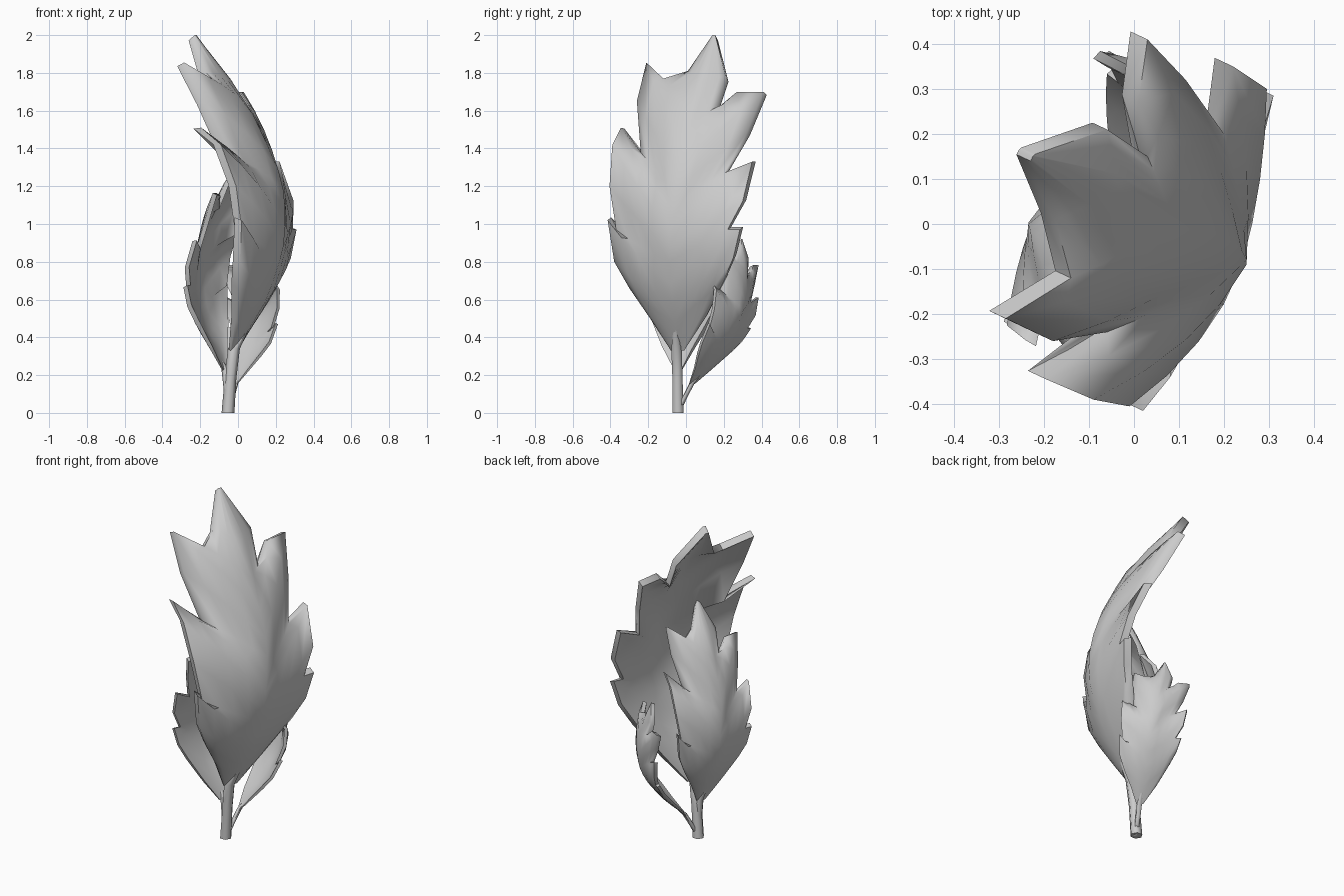
import bpy, bmesh, math
from mathutils import Vector, Matrix

if "Cube" in bpy.data.objects:
    bpy.data.objects.remove(bpy.data.objects["Cube"])

STEM = Vector((-0.05, -0.045, 0))
SIDE = Vector((0.42, 0.9, 0))

# midrib and the two toothed margins, paired row by row
RIB = [(-.02, -.05, .33), (.03, -.055, .40), (.08, -.06, .48), (.14, -.07, .58), (.18, -.08, .68),
       (.22, -.09, .80), (.24, -.09, .88), (.25, -.09, .98), (.25, -.08, 1.08), (.24, -.06, 1.18),
       (.215, -.04, 1.28), (.155, -.01, 1.42), (.08, .02, 1.58), (-.035, .08, 1.76), (-.225, .15, 2.0)]
LEFT = [(-.04, -.08, .33), (-.01, -.19, .50), (.0, -.30, .66), (.01, -.38, .80), (.02, -.415, 1.02),
        (.02, -.37, .97), (-.01, -.405, 1.20), (-.09, -.39, 1.42), (-.195, -.345, 1.51),
        (-.06, -.24, 1.38), (-.18, -.26, 1.65), (-.285, -.21, 1.855), (-.14, -.12, 1.77),
        (-.175, .01, 1.81), (-.23, .14, 2.0)]
RIGHT = [(.0, -.01, .33), (.10, .10, .50), (.22, .20, .70), (.28, .25, .82), (.31, .285, .97),
         (.29, .22, .97), (.295, .30, 1.12), (.22, .35, 1.33), (.20, .20, 1.27), (.115, .32, 1.48),
         (.03, .41, 1.70), (.01, .27, 1.70), (.03, .15, 1.60), (-.06, .21, 1.78), (-.22, .155, 2.0)]


def finish(name, bm, mat):
    bmesh.ops.remove_doubles(bm, verts=bm.verts, dist=0.003)
    bmesh.ops.transform(bm, matrix=mat, verts=bm.verts)
    bmesh.ops.recalc_face_normals(bm, faces=bm.faces)
    me = bpy.data.meshes.new(name)
    bm.to_mesh(me)
    bm.free()
    ob = bpy.data.objects.new(name, me)
    bpy.context.collection.objects.link(ob)
    bpy.ops.object.select_all(action='DESELECT')
    ob.select_set(True)
    bpy.context.view_layer.objects.active = ob
    bpy.ops.object.shade_smooth_by_angle(angle=math.radians(65))


def blade(name, mat):
    """Cupped fleshy blade: outer skin from midrib to margin, then inner skin back to the midrib."""
    bm = bmesh.new()
    n, last = 4, len(RIB) - 1
    for edge, bulge in ((LEFT, .25), (RIGHT, .12)):
        rows = []
        for i, (r, e) in enumerate(zip(RIB, edge)):
            r, e = Vector(r), Vector(e)
            tangent = Vector(RIB[min(i + 1, last)]) - Vector(RIB[max(i - 1, 0)])
            out = SIDE.cross(tangent).normalized()
            w = (e - r).length
            outer = [r.lerp(e, k / n) + out * bulge * w * (k / n) * (1 - k / n) for k in range(n + 1)]
            depth = min(.045, .012 + .02 * i)
            inner = [p - out * depth for p in reversed(outer)]
            rows.append([bm.verts.new(p) for p in outer + inner])
        for a, b in zip(rows, rows[1:]):
            for k in range(2 * n + 1):
                bm.faces.new((a[k], a[k + 1], b[k + 1], b[k]))
        for row in (rows[0], rows[-1]):
            bm.faces.new(row)
    finish(name, bm, mat)


def stalk(name, mat):
    """Six-sided stalk running into the midrib."""
    bm = bmesh.new()
    path = [(-.053, -.042, 0, .034), (-.04, -.045, .18, .031), (-.022, -.05, .34, .032), (.07, -.055, .49, .008)]
    rings = [[bm.verts.new((x + r * math.cos(i * math.pi / 3), y + r * math.sin(i * math.pi / 3), z))
              for i in range(6)] for x, y, z, r in path]
    for a, b in zip(rings, rings[1:]):
        for i in range(6):
            j = (i + 1) % 6
            bm.faces.new((a[i], a[j], b[j], b[i]))
    bm.faces.new(rings[0])
    bm.faces.new(rings[-1])
    finish(name, bm, mat)


def placement(turn, sxy, sz, lean=(0, 0)):
    """Turn and scale about the stalk foot, then lean outwards."""
    shear = Matrix.Identity(4)
    shear[0][2], shear[1][2] = lean
    return (Matrix.Translation(STEM) @ shear @ Matrix.Rotation(math.radians(turn), 4, 'Z')
            @ Matrix.Diagonal((sxy, sxy, sz, 1)) @ Matrix.Translation(-STEM))


# one leaf shape used at three sizes
for size, args in (("large", (0, 1, 1)),
                   ("medium", (175, .6, .685, (-.01, .01))),
                   ("small", (71, .45, .46, (.2, .42)))):
    m = placement(*args)
    blade(size + "_leaf", m)
    stalk(size + "_leaf_stalk", m)
